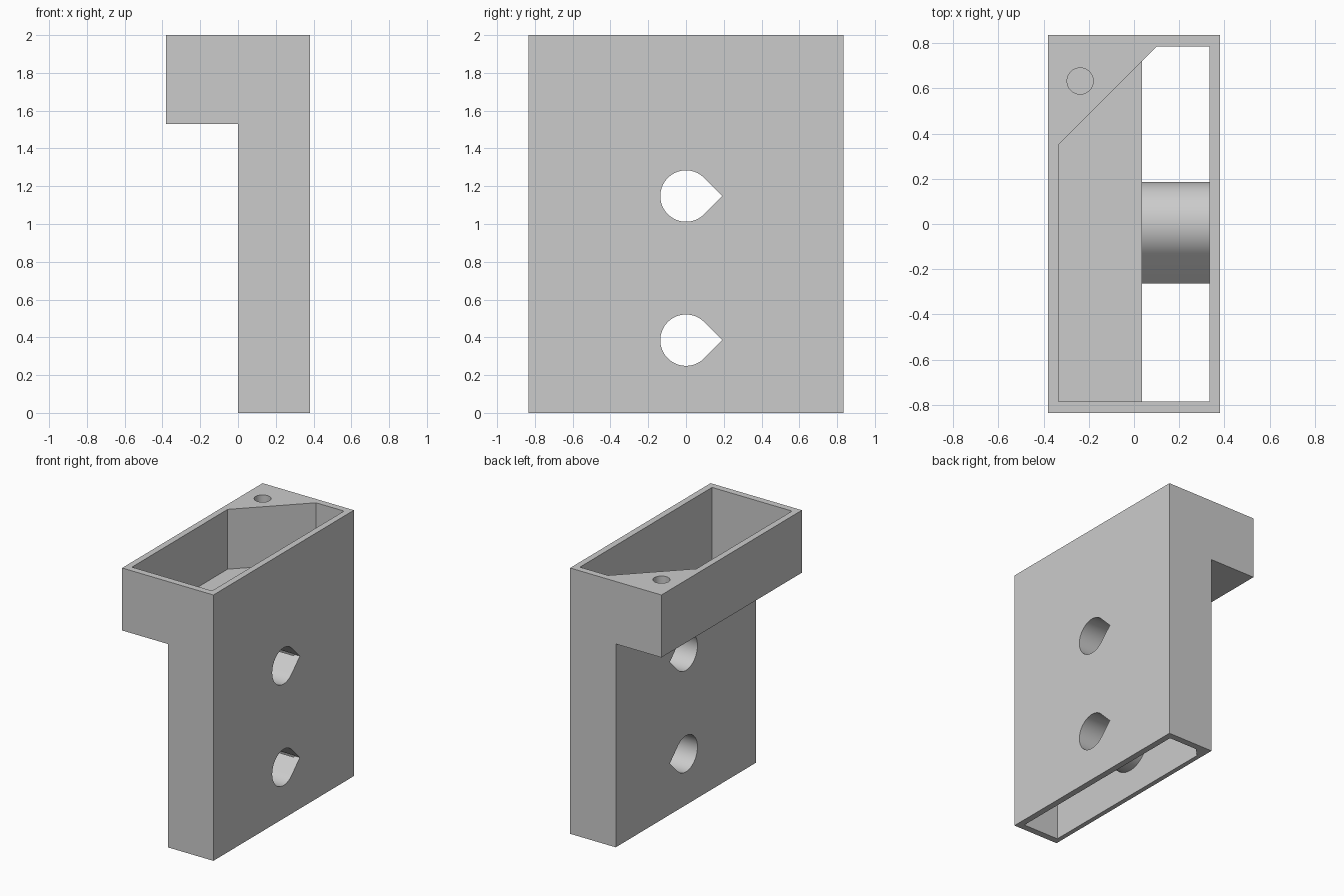
import bpy
import bmesh
from math import sin, cos, pi
from mathutils import Vector

if "Cube" in bpy.data.objects:
    bpy.data.objects.remove(bpy.data.objects["Cube"], do_unlink=True)

grey = bpy.data.materials.new("light grey")
grey.use_nodes = True
colour = (0.6, 0.6, 0.6, 1)
grey.diffuse_color = colour
grey.node_tree.nodes["Principled BSDF"].inputs["Base Color"].default_value = colour


def prism(name, outline, along):
    """Extrude a closed 3D outline along a vector into a solid."""
    bm = bmesh.new()
    face = bm.faces.new([bm.verts.new(p) for p in outline])
    ext = bmesh.ops.extrude_face_region(bm, geom=[face], use_keep_orig=True)
    moved = [v for v in ext["geom"] if isinstance(v, bmesh.types.BMVert)]
    bmesh.ops.translate(bm, vec=Vector(along), verts=moved)
    bmesh.ops.recalc_face_normals(bm, faces=bm.faces)
    mesh = bpy.data.meshes.new(name)
    bm.to_mesh(mesh)
    bm.free()
    mesh.materials.append(grey)
    obj = bpy.data.objects.new(name, mesh)
    bpy.context.collection.objects.link(obj)
    return obj


def upright(name, points, low, high):
    return prism(name, [(x, y, low) for x, y in points], (0, 0, high - low))


def teardrop(name, radius, tip, z, left, right):
    """Round bar along x, with a 45 degree point toward tip * y."""
    steps = 48
    arc = [pi / 4 + 1.5 * pi * i / steps for i in range(steps + 1)]
    points = [(left, tip * radius * cos(a), z + radius * sin(a)) for a in arc]
    points.append((left, tip * radius * 2 ** 0.5, z))
    return prism(name, points, (right - left, 0, 0))


def combine(body, tool, operation):
    tool.hide_render = True
    mod = body.modifiers.new(tool.name, "BOOLEAN")
    mod.operation = operation
    mod.solver = "EXACT"
    mod.object = tool
    bpy.context.view_layer.objects.active = body
    bpy.ops.object.modifier_apply(modifier=mod.name)
    bpy.data.objects.remove(tool, do_unlink=True)


# Housing: slim column with an overhanging top
X, Y, shelf = 0.38, 0.835, 1.53
profile = [(0, 0), (X, 0), (X, 2), (-X, 2), (-X, shelf), (0, shelf)]
housing = prism("housing", [(x, -Y, z) for x, z in profile], (0, 2 * Y, 0))

# Hollow: wide top tray and a narrow shaft open at the bottom
ix, iy, shaft = 0.333, 0.785, 0.035
tray = [(-ix, -iy), (ix, -iy), (ix, iy), (0.1, iy), (-ix, 0.352)]
combine(housing, upright("tray_cutter", tray, 1.55, 2.1), "DIFFERENCE")
well = [(shaft, -iy), (ix, -iy), (ix, iy), (0.1, iy), (shaft, 0.72)]
combine(housing, upright("shaft_cutter", well, -0.1, 1.55), "DIFFERENCE")

# Cross tubes with drop-shaped through holes
heights = (0.385, 1.148)
for z in heights:
    combine(housing, teardrop("tube", 0.186, -1, z, 0.015, 0.355), "UNION")
for z in heights:
    combine(housing, teardrop("hole_cutter", 0.136, 1, z, -0.1, 0.5), "DIFFERENCE")

# Blind screw hole in the solid corner
ring = [(-0.238 + 0.058 * cos(2 * pi * i / 48), 0.632 + 0.058 * sin(2 * pi * i / 48))
        for i in range(48)]
combine(housing, upright("screw_cutter", ring, 1.65, 2.1), "DIFFERENCE")

bpy.ops.object.select_all(action="DESELECT")
housing.select_set(True)
bpy.context.view_layer.objects.active = housing
bpy.ops.object.shade_smooth_by_angle(angle=pi / 6)
